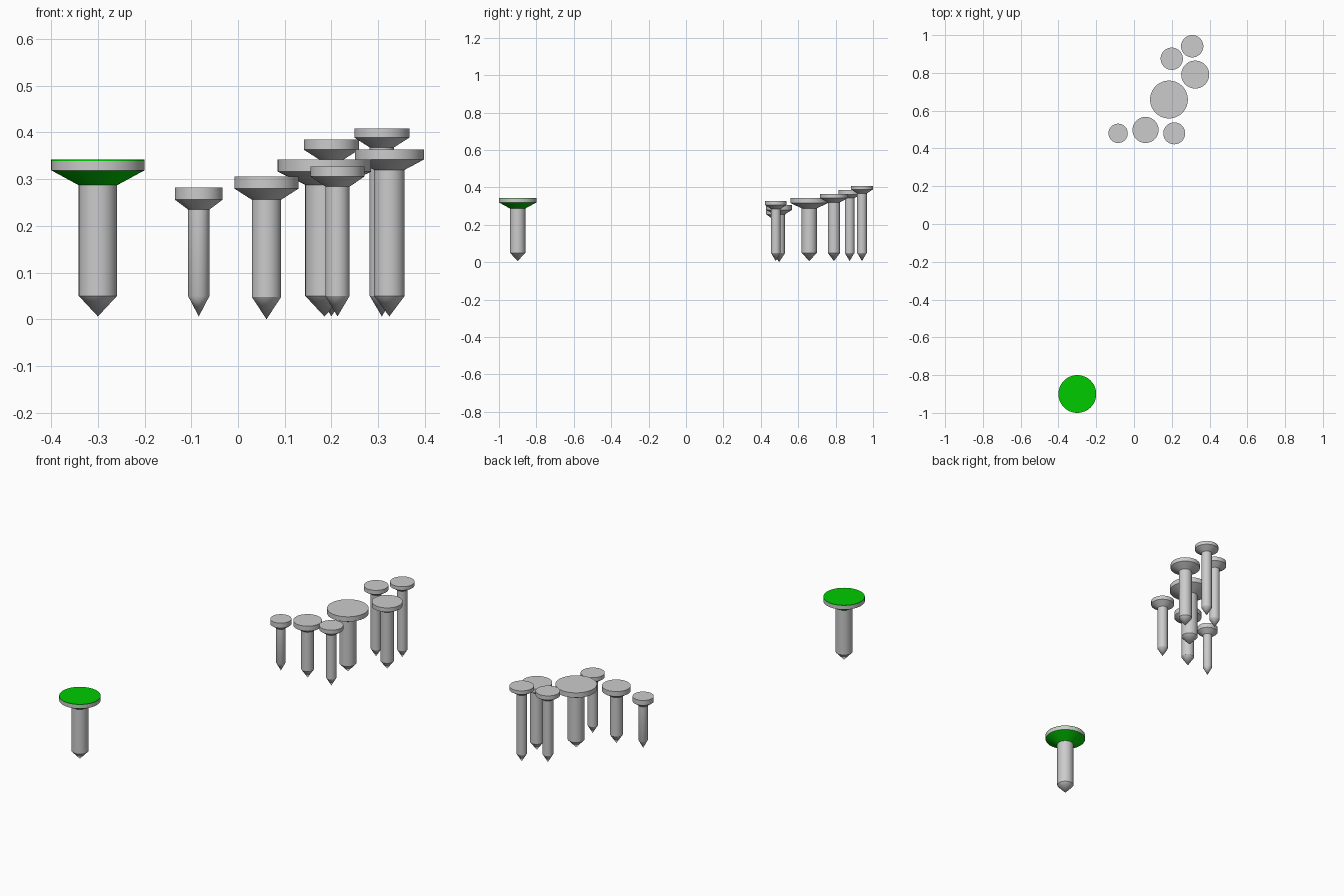
import bpy, bmesh, math

if "Cube" in bpy.data.objects:
    bpy.data.objects.remove(bpy.data.objects["Cube"])

SEGMENTS = 64


def lathe(name, profile, x, y, material=None):
    """Revolve (radius, z) points, listed bottom to top, around a vertical axis."""
    bm = bmesh.new()
    rings = []
    for r, z in profile:
        if r == 0:
            rings.append([bm.verts.new((0, 0, z))] * SEGMENTS)
        else:
            rings.append([bm.verts.new((r * math.cos(2 * math.pi * k / SEGMENTS),
                                        r * math.sin(2 * math.pi * k / SEGMENTS), z))
                          for k in range(SEGMENTS)])
    for low, high in zip(rings, rings[1:]):
        for k in range(SEGMENTS):
            n = (k + 1) % SEGMENTS
            corners = [low[k], low[n], high[n], high[k]]
            bm.faces.new(list(dict.fromkeys(corners)))
    mesh = bpy.data.meshes.new(name)
    bm.to_mesh(mesh)
    bm.free()
    obj = bpy.data.objects.new(name, mesh)
    obj.location = (x, y, 0)
    bpy.context.collection.objects.link(obj)
    if material:
        mesh.materials.append(material)
    bpy.ops.object.select_all(action='DESELECT')
    bpy.context.view_layer.objects.active = obj
    obj.select_set(True)
    bpy.ops.object.shade_smooth_by_angle(angle=math.radians(30))
    return obj


# Grey nails: x, y, head radius, shaft radius, shaft top, rim bottom, head top, point base, tip
nails = [
    (-0.084, 0.48, 0.051, 0.023, 0.235, 0.256, 0.282, 0.050, 0.006),
    (0.061, 0.498, 0.069, 0.0315, 0.256, 0.280, 0.306, 0.048, 0.0),
    (0.185, 0.659, 0.100, 0.041, 0.288, 0.316, 0.342, 0.050, 0.006),
    (0.213, 0.48, 0.058, 0.026, 0.284, 0.306, 0.327, 0.050, 0.006),
    (0.200, 0.875, 0.059, 0.026, 0.342, 0.363, 0.385, 0.050, 0.006),
    (0.324, 0.791, 0.074, 0.033, 0.320, 0.342, 0.364, 0.050, 0.006),
    (0.308, 0.941, 0.059, 0.026, 0.368, 0.389, 0.408, 0.050, 0.006),
]
for i, (x, y, head, shaft, neck, rim, top, base, tip) in enumerate(nails, 1):
    lathe(f"nail_{i}", [(0, tip), (shaft, base), (shaft, neck), (head, rim),
                        (head, top), (0, top)], x, y)

# Marked nail: grey shaft and rim, green under-head cone and cap
green = bpy.data.materials.new("green_paint")
green.diffuse_color = (0.0, 0.6, 0.0, 1)
green.use_nodes = True
green.node_tree.nodes["Principled BSDF"].inputs["Base Color"].default_value = green.diffuse_color
gx, gy = -0.3, -0.9
lathe("marked_nail_shaft", [(0, 0.006), (0.041, 0.05), (0.041, 0.287)], gx, gy)
lathe("marked_nail_cone", [(0.041, 0.287), (0.1, 0.319)], gx, gy, green)
lathe("marked_nail_rim", [(0.1, 0.319), (0.1, 0.339)], gx, gy)
lathe("marked_nail_cap", [(0.1, 0.339), (0.1, 0.342), (0, 0.342)], gx, gy, green)
